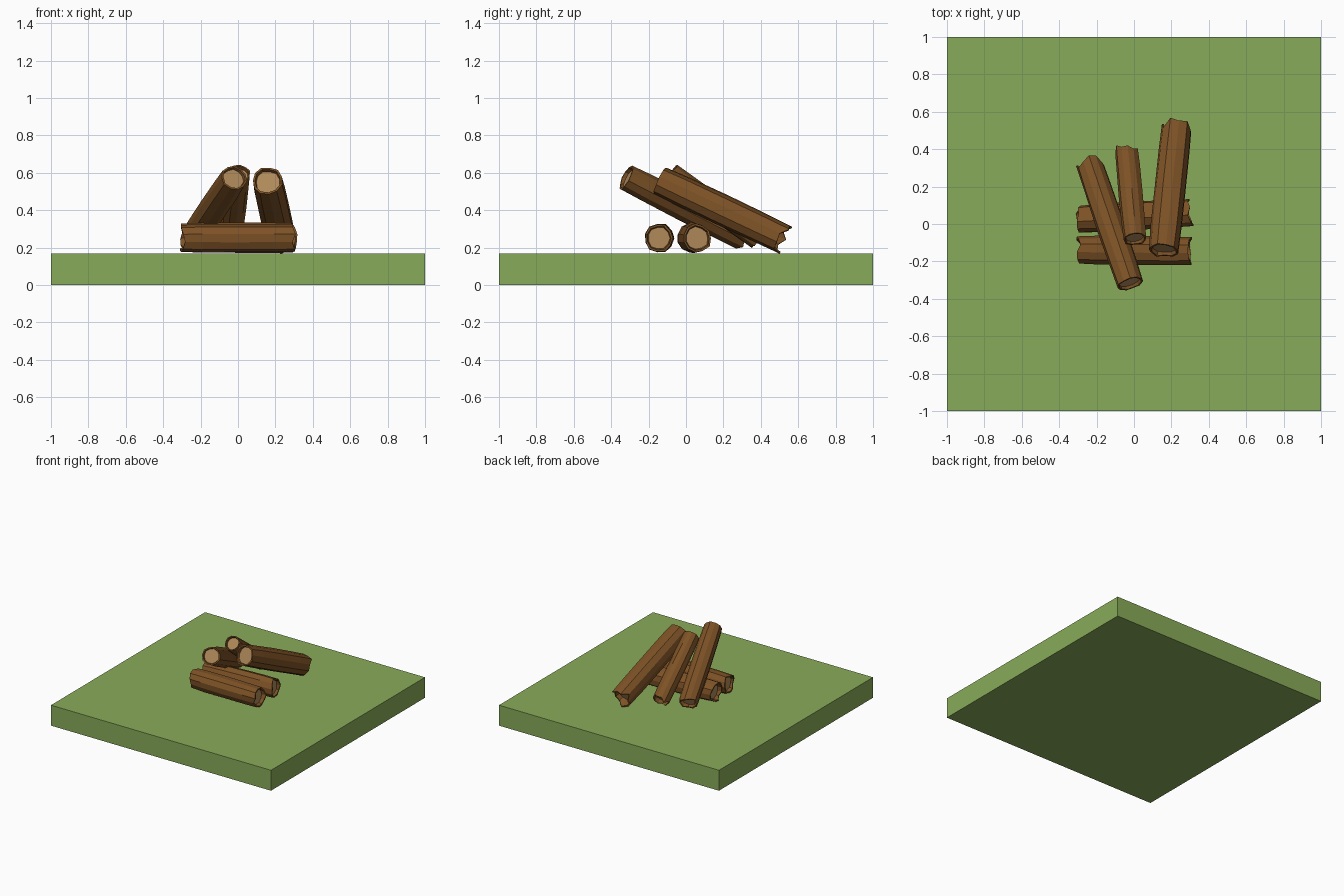
import bpy, bmesh, math, random
from mathutils import Vector

random.seed(7)
cube = bpy.data.objects.get("Cube")
if cube:
    bpy.data.objects.remove(cube, do_unlink=True)


def make_material(name, colour):
    mat = bpy.data.materials.new(name)
    mat.use_nodes = True
    mat.diffuse_color = (*colour, 1)
    bsdf = mat.node_tree.nodes["Principled BSDF"]
    bsdf.inputs["Base Color"].default_value = (*colour, 1)
    bsdf.inputs["Roughness"].default_value = 0.9
    return mat


grass = make_material("grass green", (0.25, 0.41, 0.10))
bark = make_material("bark brown", (0.205, 0.084, 0.019))
cut_wood = make_material("cut wood tan", (0.43, 0.25, 0.10))


def add_object(name, bm, materials):
    bmesh.ops.recalc_face_normals(bm, faces=bm.faces)
    mesh = bpy.data.meshes.new(name)
    bm.to_mesh(mesh)
    bm.free()
    for mat in materials:
        mesh.materials.append(mat)
    obj = bpy.data.objects.new(name, mesh)
    bpy.context.collection.objects.link(obj)
    return obj


def make_log(name, start, end, radius, start_jag, end_jag, sides=11):
    """Faceted bark sleeve with ragged rims and a recessed cut disc at each end."""
    start, end = Vector(start), Vector(end)
    length = (end - start).length
    rotation = (end - start).to_track_quat("Z", "Y")
    bm = bmesh.new()
    # Uneven bark: every side has its own radius and rim offsets
    ridge = [random.uniform(0.91, 1.03) for _ in range(sides)]
    low = [random.uniform(-1, 1) * start_jag for _ in range(sides)]
    high = [random.uniform(-1, 1) * end_jag for _ in range(sides)]

    def ring(scale, z, offsets=None, wobble=0.0):
        verts = []
        for i in range(sides):
            angle = math.tau * i / sides
            r = radius * scale * ridge[i] * (1 + random.uniform(-wobble, wobble))
            height = z + (offsets[i] if offsets else 0)
            local = Vector((r * math.cos(angle), r * math.sin(angle), height))
            verts.append(bm.verts.new(start + rotation @ local))
        return verts

    start_cap = start_jag + 0.012
    end_cap = length - end_jag - 0.012
    rings = [
        ring(0.76, start_cap),
        ring(0.82, 0, low),
        ring(0.95, 0, low),
        ring(1.0, length * 0.18, None, 0.02),
        ring(1.02, length * 0.5, None, 0.02),
        ring(1.0, length * 0.82, None, 0.02),
        ring(0.97, length, high),
        ring(0.84, length, high),
        ring(0.76, end_cap),
    ]
    for a, b in zip(rings, rings[1:]):
        for i in range(sides):
            j = (i + 1) % sides
            bm.faces.new((a[i], a[j], b[j], b[i]))
    for cap in (rings[0], rings[-1]):
        bm.faces.new(cap).material_index = 1
    return add_object(name, bm, (bark, cut_wood))


# Grass slab
slab = bmesh.new()
bmesh.ops.create_cube(slab, size=1)
for v in slab.verts:
    v.co = Vector((v.co.x * 2, v.co.y * 2, (v.co.z + 0.5) * 0.168))
add_object("grass_slab", slab, (grass,))

# Two logs lying on the ground
make_log("front_ground_log", (-0.295, -0.14, 0.25), (0.3, -0.145, 0.25), 0.082, 0.014, 0.014)
make_log("back_ground_log", (-0.295, 0.025, 0.25), (0.3, 0.06, 0.25), 0.082, 0.014, 0.014)

# Three logs leaning forward over them, raised end first
make_log("right_leaning_log", (-0.02, -0.32, 0.575), (-0.235, 0.315, 0.25), 0.076, 0.006, 0.025)
make_log("middle_leaning_log", (0.005, -0.08, 0.595), (-0.04, 0.39, 0.245), 0.066, 0.006, 0.022)
make_log("left_leaning_log", (0.157, -0.14, 0.557), (0.225, 0.51, 0.25), 0.087, 0.006, 0.028)
